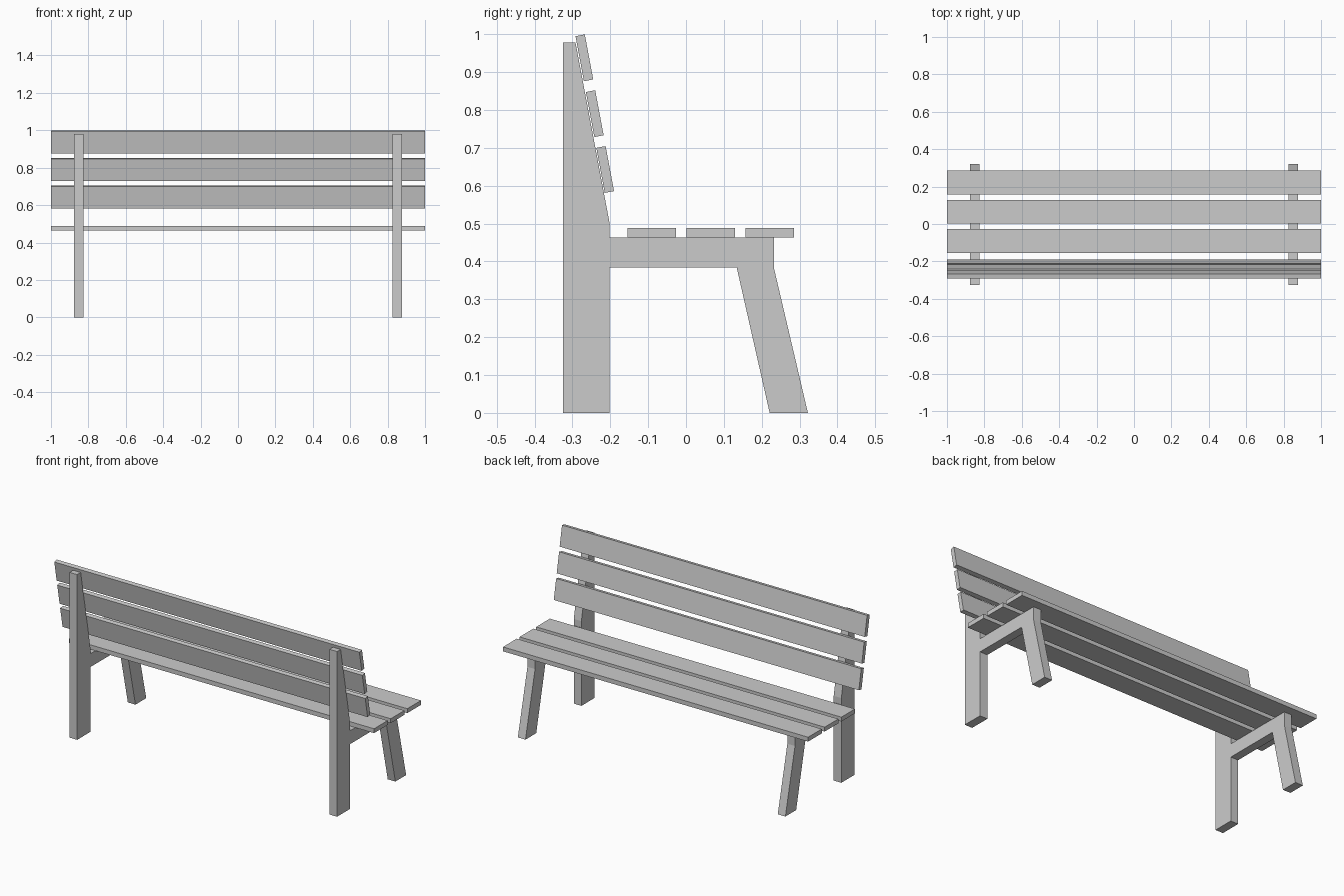
import bpy, bmesh, math

if "Cube" in bpy.data.objects:
    bpy.data.objects.remove(bpy.data.objects["Cube"])


def prism(name, profile, x0, x1):
    """Extrude a closed (y, z) profile along x."""
    bm = bmesh.new()
    face = bm.faces.new([bm.verts.new((x0, y, z)) for y, z in profile])
    new = bmesh.ops.extrude_face_region(bm, geom=[face])["geom"]
    bmesh.ops.translate(bm, vec=(x1 - x0, 0, 0),
                        verts=[v for v in new if isinstance(v, bmesh.types.BMVert)])
    bmesh.ops.recalc_face_normals(bm, faces=bm.faces)
    mesh = bpy.data.meshes.new(name)
    bm.to_mesh(mesh)
    bm.free()
    obj = bpy.data.objects.new(name, mesh)
    bpy.context.collection.objects.link(obj)
    return obj


def slat(name, y, z, width, thick, tilt=0.0):
    """Full-length board; tilt turns it about the x axis."""
    w, t = width / 2, thick / 2
    c, s = math.cos(tilt), math.sin(tilt)
    corners = [(-w, -t), (w, -t), (w, t), (-w, t)]
    prism(name, [(y + a * c - b * s, z + a * s + b * c) for a, b in corners], -1, 1)


# Side frames: back post, seat rail and splayed leg in one outline
frame = [(-0.325, 0), (-0.202, 0), (-0.202, 0.384), (0.134, 0.384),
         (0.221, 0), (0.322, 0), (0.232, 0.384), (0.232, 0.463),
         (-0.202, 0.463), (-0.202, 0.502), (-0.292, 0.979), (-0.325, 0.979)]
for side, x in (("left", -0.852), ("right", 0.852)):
    prism(side + "_frame", frame, x - 0.025, x + 0.025)

# Seat slats
for i in range(3):
    slat(f"seat_slat_{i + 1}", -0.090 + 0.1555 * i, 0.476, 0.128, 0.026)

# Leaning backrest slats, bottom to top
for i in range(3):
    slat(f"back_slat_{i + 1}", -0.2135 - 0.0275 * i, 0.643 + 0.1475 * i,
         0.121, 0.025, math.radians(100.6))
